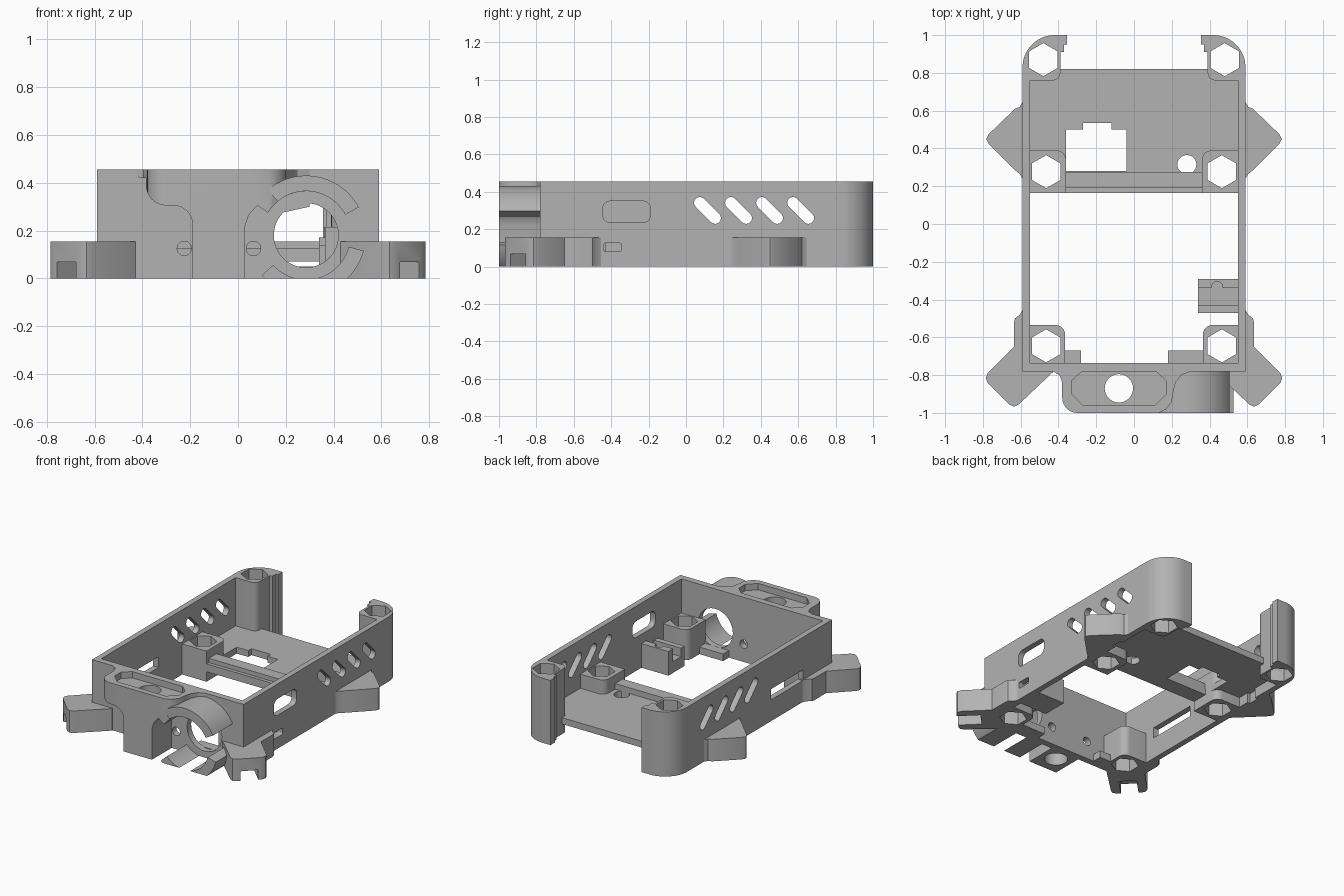
import bpy, bmesh, math

if "Cube" in bpy.data.objects:
    bpy.data.objects.remove(bpy.data.objects["Cube"])

grey = bpy.data.materials.new("plain grey")
grey.diffuse_color = (0.45, 0.45, 0.45, 1)
grey.use_nodes = True
grey.node_tree.nodes["Principled BSDF"].inputs["Base Color"].default_value = grey.diffuse_color


def prism(name, pts, a, b, axis='z'):
    """Extrude a 2D outline from a to b along an axis."""
    place = {'z': lambda u, v, w: (u, v, w),
             'y': lambda u, v, w: (u, w, v),
             'x': lambda u, v, w: (w, u, v)}[axis]
    bm = bmesh.new()
    lo = [bm.verts.new(place(u, v, a)) for u, v in pts]
    hi = [bm.verts.new(place(u, v, b)) for u, v in pts]
    n = len(pts)
    bm.faces.new(lo)
    bm.faces.new(hi[::-1])
    for i in range(n):
        bm.faces.new((lo[i], hi[i], hi[(i + 1) % n], lo[(i + 1) % n]))
    bmesh.ops.recalc_face_normals(bm, faces=bm.faces)
    me = bpy.data.meshes.new(name)
    bm.to_mesh(me)
    bm.free()
    me.materials.append(grey)
    ob = bpy.data.objects.new(name, me)
    bpy.context.collection.objects.link(ob)
    return ob


def rect(x0, x1, y0, y1):
    return [(x0, y0), (x1, y0), (x1, y1), (x0, y1)]


def arc(cx, cy, r, a0, a1, n=10):
    return [(cx + r * math.cos(math.radians(a0 + (a1 - a0) * i / n)),
             cy + r * math.sin(math.radians(a0 + (a1 - a0) * i / n))) for i in range(n + 1)]


def circle(cx, cy, r, n=48, start=0):
    return arc(cx, cy, r, start, start + 360, n)[:-1]


def roundrect(x0, x1, y0, y1, r):
    return (arc(x1 - r, y1 - r, r, 0, 90, 5) + arc(x0 + r, y1 - r, r, 90, 180, 5)
            + arc(x0 + r, y0 + r, r, 180, 270, 5) + arc(x1 - r, y0 + r, r, 270, 360, 5))


def flip(pts, s):
    return [(s * x, y) for x, y in pts]


def cut(parts, cutter, op='DIFFERENCE'):
    """Apply a boolean to each part, then drop the cutter."""
    for ob in parts:
        m = ob.modifiers.new("cut", 'BOOLEAN')
        m.operation, m.object, m.solver = op, cutter, 'EXACT'
        bpy.context.view_layer.objects.active = ob
        bpy.ops.object.modifier_apply(modifier=m.name)
    bpy.data.objects.remove(cutter)


H = 0.455
RX, RZ = 0.285, 0.18   # centre of the round front port

# floor plate with cutouts
floor = prism("floor_plate", rect(-0.555, 0.555, 0.165, 0.82), 0.07, 0.115)
cut([floor], prism("c", [(-0.36, 0.28), (-0.04, 0.28), (-0.04, 0.5), (-0.12, 0.5), (-0.12, 0.535),
                         (-0.27, 0.535), (-0.27, 0.5), (-0.36, 0.5)], 0, 0.3))
cut([floor], prism("c", circle(0.28, 0.315, 0.05), 0, 0.3))
bar = prism("cross_bar", [(0.165, 0.07), (0.275, 0.07), (0.275, 0.155), (0.19, 0.155),
                          (0.19, 0.125), (0.165, 0.125)], -0.365, 0.365, 'x')

# front wall with port and screw holes
front = prism("front_wall", rect(-0.59, 0.59, -0.78, -0.735), 0, H)
cut([front], prism("c", circle(RX, RZ, 0.135), -0.9, -0.6, 'y'))

# front platform: front profile crossed with plan outline
plat = prism("front_platform", [(-0.19, 0), (-0.19, 0.22)] + arc(-0.27, 0.225, 0.08, 10, 90, 6)
             + arc(-0.3, 0.39, 0.085, 270, 180, 8)
             + [(-0.385, 0.42), (-0.43, 0.425), (-0.43, H), (0.3, H), (0.3, 0.3), (0.14, 0.265),
                (0.08, 0.305), (0.045, 0.265), (0.03, 0.22), (0.03, 0)], -1.0, -0.77, 'y')
plan = [(-0.43, -0.76), (-0.43, -0.78), (-0.395, -0.8), (-0.38, -0.84)] \
    + arc(-0.3, -0.92, 0.08, 180, 270, 8) \
    + [(0.13, -1.0), (0.17, -0.98), (0.2, -0.94), (0.21, -0.88), (0.22, -0.84), (0.25, -0.8),
       (0.3, -0.78), (0.3, -0.76)]
cut([plat], prism("c", plan, -0.1, 0.6), 'INTERSECT')
cut([plat], prism("c", [(-0.27, -0.96), (0.11, -0.96), (0.17, -0.9), (0.17, -0.83), (0.11, -0.775),
                        (-0.27, -0.775), (-0.33, -0.83), (-0.33, -0.9)], 0.41, 0.6))
cut([plat], prism("c", circle(-0.08, -0.87, 0.075), -0.1, 0.6))

# split sleeve round the port
hood = prism("port_hood", arc(RX, RZ, 0.25, 28, 130, 28) + arc(RX, RZ, 0.185, 130, 28, 28),
             -1.0, -0.775, 'y')
cradle = prism("port_cradle", arc(RX, RZ, 0.25, 222, 345, 30) + arc(RX, RZ, 0.185, 345, 222, 30),
               -1.0, -0.775, 'y')
cut([cradle], prism("c", rect(-1, 1, -0.5, 0), -1.2, 0, 'y'))

bosses, walls, tabs = [], [], []
for s, side in ((-1, "left"), (1, "right")):
    # side wall with slanted vents
    x0, x1 = sorted((s * 0.55, s * 0.59))
    wall = prism(side + "_wall", rect(x0, x1, -0.75, 0.765), 0, H)
    for i in range(4):
        y = 0.115 + i * 0.166
        vent = arc(y + 0.041, 0.259, 0.031, -135, 45, 8) + arc(y - 0.041, 0.341, 0.031, 45, 225, 8)
        cut([wall], prism("c", vent, x0 - 0.1, x1 + 0.1, 'x'))
    walls.append(wall)

    # rounded back corner post
    post = [(-0.59, 0.76)] + arc(-0.42, 0.83, 0.17, 180, 90, 14) \
        + [(-0.355, 1.0), (-0.355, 0.95), (-0.37, 0.95), (-0.37, 0.91), (-0.39, 0.91)] \
        + arc(-0.43, 0.8, 0.04, 0, -90, 5)
    corner = prism(side + "_back_post", flip(post, s), 0, H)
    cut([corner, floor], prism("c", flip(circle(-0.48, 0.87, 0.0875, 6, 90), s), -0.1, 0.6))

    # inner nut bosses
    mid = [(-0.555, 0.165), (-0.36, 0.165)] + arc(-0.41, 0.34, 0.05, 0, 90, 6) + [(-0.555, 0.39)]
    fro = [(-0.555, -0.74), (-0.365, -0.74)] + arc(-0.415, -0.585, 0.05, 0, 90, 6) + [(-0.555, -0.535)]
    for name, pts, y in (("_middle_boss", mid, 0.277), ("_front_boss", fro, -0.645)):
        boss = prism(side + name, flip(pts, s), 0, 0.215)
        cut([boss, floor], prism("c", flip(circle(-0.465, y, 0.0875, 6, 90), s), -0.1, 0.6))
        bosses.append(boss)

    # outer mounting tabs, notched below
    back = [(-0.57, 0.65), (-0.59, 0.645), (-0.605, 0.62), (-0.63, 0.61), (-0.77, 0.475),
            (-0.783, 0.45), (-0.77, 0.425), (-0.63, 0.285), (-0.605, 0.265), (-0.59, 0.24), (-0.57, 0.24)]
    tab = prism(side + "_back_tab", flip(back, s), 0, 0.155)
    cut([tab, wall], prism("c", rect(0.47, 0.545, -0.1, 0.07), s * 0.5, s * 0.9, 'x'))
    frt = [(-0.57, -0.455), (-0.59, -0.455), (-0.605, -0.48), (-0.63, -0.5), (-0.635, -0.52),
           (-0.635, -0.65), (-0.775, -0.79), (-0.785, -0.815), (-0.775, -0.84), (-0.66, -0.955),
           (-0.635, -0.967), (-0.61, -0.955), (-0.43, -0.785), (-0.43, -0.765), (-0.57, -0.765)]
    tab = prism(side + "_front_tab", flip(frt, s), 0, 0.155)
    slot = [(-0.79, -0.89), (-0.71, -0.97), (-0.57, -0.83), (-0.65, -0.75)]
    cut([tab], prism("c", flip(slot, s), -0.1, 0.068))
    tabs.append(tab)

# side windows
cut([walls[1]], prism("c", roundrect(-0.445, -0.19, 0.235, 0.35, 0.04), 0.5, 0.7, 'x'))
cut([walls[1]], prism("c", roundrect(-0.44, -0.345, 0.08, 0.125, 0.01), 0.5, 0.7, 'x'))
cut([walls[0]], prism("c", rect(-0.46, -0.1, 0.15, 0.225), -0.7, -0.5, 'x'))

# bore of the port sleeve and front screw holes
cut([plat, tabs[1]], prism("c", circle(RX, RZ, 0.185), -1.1, -0.78, 'y'))
for x in (-0.225, 0.065):
    cut([front, plat], prism("c", circle(x, 0.125, 0.03, 24), -1.1, -0.6, 'y'))

# small stops behind the front wall
prism("left_stop", rect(-0.37, -0.28, -0.74, -0.67), 0, 0.05)
prism("right_stop", rect(0.18, 0.37, -0.74, -0.67), 0, 0.05)

# grooved cable bracket
bracket = prism("cable_bracket", [(-0.47, 0), (-0.29, 0), (-0.29, 0.17), (-0.34, 0.17), (-0.34, 0.08),
                                  (-0.43, 0.08), (-0.43, 0.14), (-0.47, 0.14)], 0.34, 0.555, 'x')
cut([bracket], prism("c", circle(0.44, -0.335, 0.03, 24), 0.08, 0.3))

# smooth the curved faces only
for ob in list(bpy.context.scene.objects):
    bpy.ops.object.select_all(action='DESELECT')
    ob.select_set(True)
    bpy.context.view_layer.objects.active = ob
    bpy.ops.object.shade_smooth_by_angle(angle=math.radians(30))
